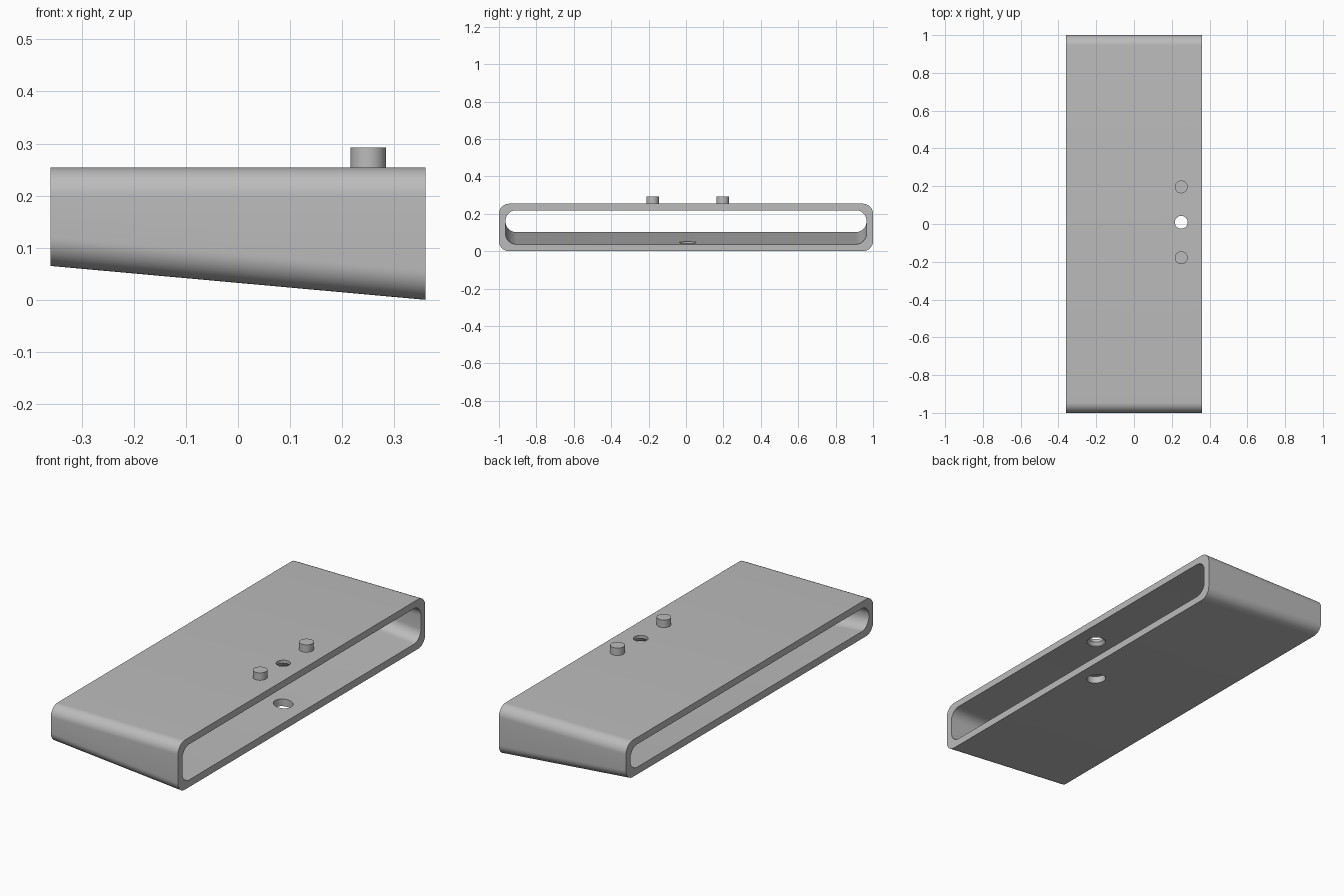
import bpy, bmesh, math

cube = bpy.data.objects.get("Cube")
if cube:
    bpy.data.objects.remove(cube)

HALF = 0.36                    # half depth of the sleeve
TOP, WALL = 0.254, 0.035
HOLE_X, HOLE_Y = 0.25, 0.009   # centre of the fixing pattern

grey = bpy.data.materials.new("plain grey")
grey.use_nodes = True
colour = (0.5, 0.5, 0.5, 1)
grey.diffuse_color = colour
grey.node_tree.nodes["Principled BSDF"].inputs["Base Color"].default_value = colour


def make_object(name, bm):
    bmesh.ops.recalc_face_normals(bm, faces=bm.faces)
    mesh = bpy.data.meshes.new(name)
    bm.to_mesh(mesh)
    bm.free()
    obj = bpy.data.objects.new(name, mesh)
    bpy.context.collection.objects.link(obj)
    mesh.materials.append(grey)
    return obj


def activate(obj):
    bpy.ops.object.select_all(action='DESELECT')
    obj.select_set(True)
    bpy.context.view_layer.objects.active = obj


def smooth(obj):
    activate(obj)
    bpy.ops.object.shade_smooth_by_angle(angle=math.radians(30))


def rounded_loop(bm, x, half_width, low, high, radius, steps=12):
    """Rounded rectangle of vertices in the plane at x."""
    verts = []
    corners = [(1, high - radius), (-1, high - radius), (-1, low + radius), (1, low + radius)]
    for quarter, (side, cz) in enumerate(corners):
        for i in range(steps + 1):
            a = (quarter + i / steps) * math.pi / 2
            y = side * (half_width - radius) + radius * math.cos(a)
            verts.append(bm.verts.new((x, y, cz + radius * math.sin(a))))
    return verts


def skin(bm, a, b):
    for i in range(len(a)):
        j = (i + 1) % len(a)
        bm.faces.new((a[i], a[j], b[j], b[i]))


def lathe(name, profile, x, y, segments=48):
    """Closed solid of revolution from (radius, height) pairs."""
    bm = bmesh.new()
    rings = []
    for r, z in profile:
        angles = [2 * math.pi * i / segments for i in range(segments)]
        rings.append([bm.verts.new((x + r * math.cos(a), y + r * math.sin(a), z)) for a in angles])
    for a, b in zip(rings, rings[1:]):
        skin(bm, a, b)
    bm.faces.new(rings[0])
    bm.faces.new(rings[-1])
    return make_object(name, bm)


# Wedge-shaped sleeve, open at both ends, with a sloping floor
bm = bmesh.new()
loops = []
for x, floor in ((-HALF, 0.065), (HALF, 0)):
    outer = rounded_loop(bm, x, 1, floor, TOP, 0.055)
    inner = rounded_loop(bm, x, 1 - WALL, floor + 0.037, TOP - WALL, 0.057)
    loops.append((outer, inner))
(outer_a, inner_a), (outer_b, inner_b) = loops
skin(bm, outer_a, outer_b)
skin(bm, inner_a, inner_b)
skin(bm, outer_a, inner_a)
skin(bm, outer_b, inner_b)
sleeve = make_object("sleeve", bm)

# Countersunk screw hole in the roof with a wider access hole in the floor
cutter = lathe("screw_hole_cutter",
               [(0.046, -0.1), (0.046, 0.222), (0.034, 0.238), (0.034, 0.35)], HOLE_X, HOLE_Y)
cutter.hide_render = True
activate(sleeve)
cut = sleeve.modifiers.new("screw hole", 'BOOLEAN')
cut.operation, cut.solver, cut.object = 'DIFFERENCE', 'EXACT', cutter
bpy.ops.object.modifier_apply(modifier=cut.name)
bpy.data.objects.remove(cutter)
smooth(sleeve)

# Locating pegs on either side of the screw hole
for name, side in (("back_peg", 1), ("front_peg", -1)):
    peg = lathe(name, [(0.034, TOP - 0.01), (0.034, 0.292)], HOLE_X, HOLE_Y + side * 0.1875)
    smooth(peg)
